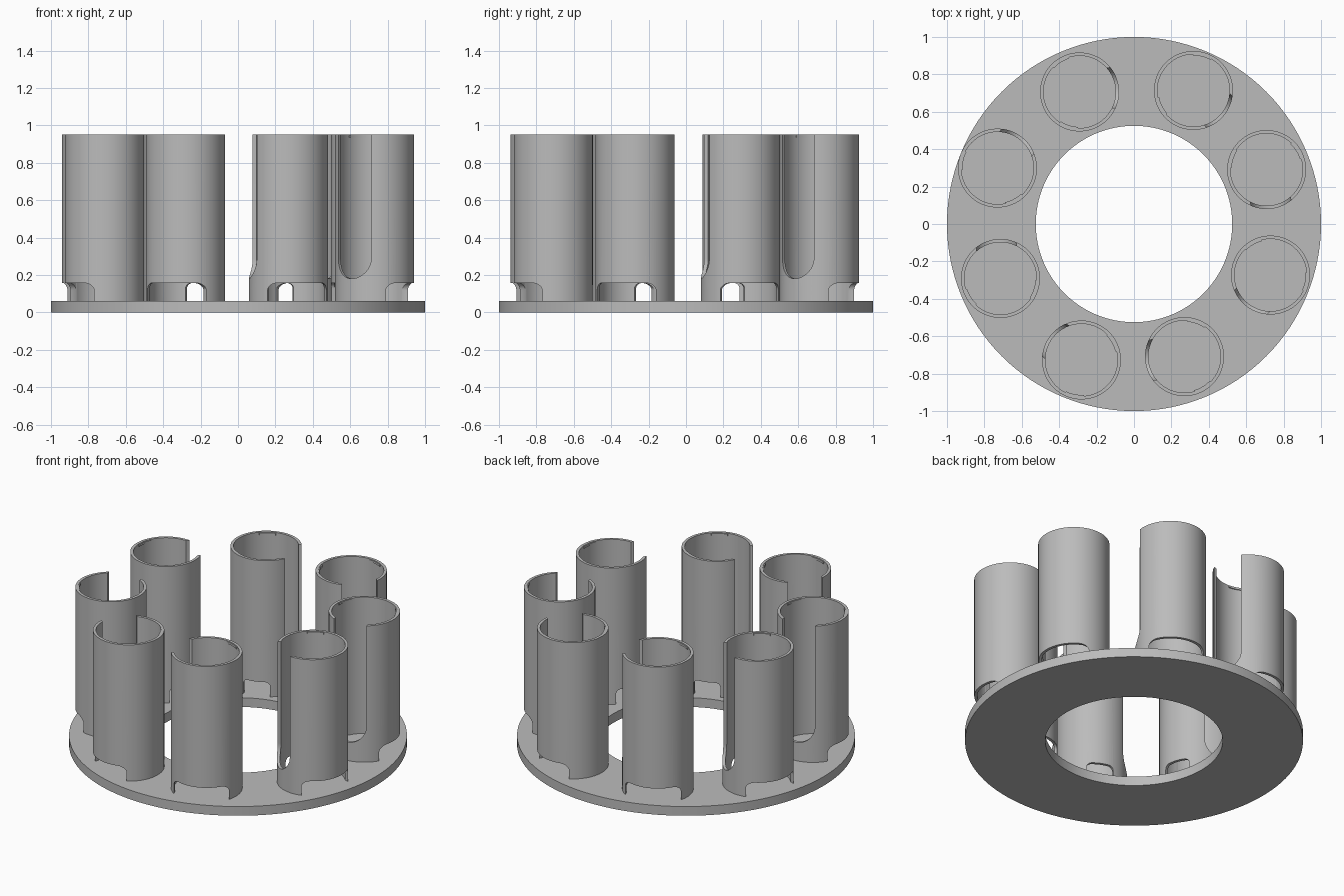
import bpy, bmesh
from math import sin, cos, pi, radians, atan2
from mathutils import Vector, Matrix

default = bpy.data.objects.get("Cube")
if default:
    bpy.data.objects.remove(default, do_unlink=True)

PLATE_TOP, TUBE_TOP = 0.06, 0.95
R_OUT, R_IN = 0.211, 0.193

grey = bpy.data.materials.new("plain grey")
grey.use_nodes = True
grey.diffuse_color = (0.5, 0.5, 0.5, 1)
grey.node_tree.nodes["Principled BSDF"].inputs["Base Color"].default_value = (0.5, 0.5, 0.5, 1)


def make_object(name, bm):
    bmesh.ops.recalc_face_normals(bm, faces=bm.faces)
    mesh = bpy.data.meshes.new(name)
    bm.to_mesh(mesh)
    bm.free()
    mesh.materials.append(grey)
    obj = bpy.data.objects.new(name, mesh)
    bpy.context.collection.objects.link(obj)
    return obj


def add_lathe(bm, r0, r1, z0, z1, steps, start=0.0, sweep=2 * pi):
    """Rectangular section swept around z; closed when the sweep is a full turn."""
    section = [(r0, z0), (r1, z0), (r1, z1), (r0, z1)]
    full = sweep > 2 * pi - 0.001
    rings = []
    for i in range(steps if full else steps + 1):
        a = start + sweep * i / steps
        rings.append([bm.verts.new((r * cos(a), r * sin(a), z)) for r, z in section])
    for i in range(steps):
        a, b = rings[i], rings[(i + 1) % len(rings)]
        for k in range(4):
            n = (k + 1) % 4
            bm.faces.new((a[k], a[n], b[n], b[k]))
    if not full:
        bm.faces.new(rings[0])
        bm.faces.new(rings[-1])


def make_cutter(name, half, z_round, z_flat, radius, angle):
    """Prism with two rounded corners at z_round, pointing out along the angle."""
    up = 1 if z_flat > z_round else -1
    profile = [(-half, z_flat)]
    for side in (-1, 1):
        for i in range(13):
            a = pi / 2 * i / 12
            if side > 0:
                a = pi / 2 - a
            profile.append((side * (half - radius + radius * cos(a)),
                            z_round + up * radius * (1 - sin(a))))
    profile.append((half, z_flat))
    bm = bmesh.new()
    verts = [bm.verts.new((0.06, t, z)) for t, z in profile]
    bmesh.ops.remove_doubles(bm, verts=verts, dist=1e-5)
    face = bm.faces.new([v for v in verts if v.is_valid])
    grown = bmesh.ops.extrude_face_region(bm, geom=[face])
    moved = [g for g in grown["geom"] if isinstance(g, bmesh.types.BMVert)]
    bmesh.ops.translate(bm, verts=moved, vec=Vector((0.3, 0, 0)))
    bmesh.ops.rotate(bm, verts=bm.verts, cent=(0, 0, 0), matrix=Matrix.Rotation(angle, 3, "Z"))
    obj = make_object(name, bm)
    obj.hide_render = True
    return obj


def shade(obj):
    bpy.ops.object.select_all(action="DESELECT")
    obj.select_set(True)
    bpy.context.view_layer.objects.active = obj
    bpy.ops.object.shade_smooth_by_angle(angle=radians(30))


# Flat ring base
bm = bmesh.new()
add_lathe(bm, 0.525, 1.0, 0, PLATE_TOP, 128)
base = make_object("base_ring", bm)
shade(base)

# Master tube, local +x pointing away from the ring centre
bm = bmesh.new()
add_lathe(bm, R_IN, R_OUT, PLATE_TOP - 0.005, TUBE_TOP, 96)
tube = make_object("tube_1", bm)

# Side slot, wide outer foot opening and small inner window
slot_angle = radians(-105)
cutters = [
    make_cutter("slot_cutter", 0.108, 0.18, 1.1, 0.108, slot_angle),
    make_cutter("outer_opening_cutter", 0.168, 0.157, PLATE_TOP, 0.04, 0),
    make_cutter("inner_window_cutter", 0.082, 0.157, PLATE_TOP, 0.03, radians(176)),
]
for cutter in cutters:
    mod = tube.modifiers.new(cutter.name, "BOOLEAN")
    mod.operation = "DIFFERENCE"
    mod.solver = "EXACT"
    mod.object = cutter
bpy.context.view_layer.update()
graph = bpy.context.evaluated_depsgraph_get()
cut_mesh = bpy.data.meshes.new_from_object(tube.evaluated_get(graph))
tube.modifiers.clear()
tube.data = cut_mesh
for cutter in cutters:
    bpy.data.objects.remove(cutter, do_unlink=True)

# Thin retaining ridges inside the rim
bm = bmesh.new()
bm.from_mesh(tube.data)
for offset in (-115, 115):
    add_lathe(bm, R_IN - 0.006, R_IN + 0.004, TUBE_TOP - 0.016, TUBE_TOP - 0.003, 10,
              slot_angle + radians(offset - 15), radians(30))
bmesh.ops.recalc_face_normals(bm, faces=bm.faces)
bm.to_mesh(tube.data)
bm.free()
shade(tube)

# Eight tubes around the ring, slightly uneven
centres = [(0.318, 0.714), (0.709, 0.291), (0.730, -0.273), (0.270, -0.709),
           (-0.281, -0.727), (-0.714, -0.291), (-0.730, 0.299), (-0.291, 0.706)]
for i, (x, y) in enumerate(centres):
    obj = tube
    if i:
        obj = tube.copy()
        obj.name = f"tube_{i + 1}"
        bpy.context.collection.objects.link(obj)
    obj.location = (x, y, 0)
    obj.rotation_euler.z = atan2(y, x)
